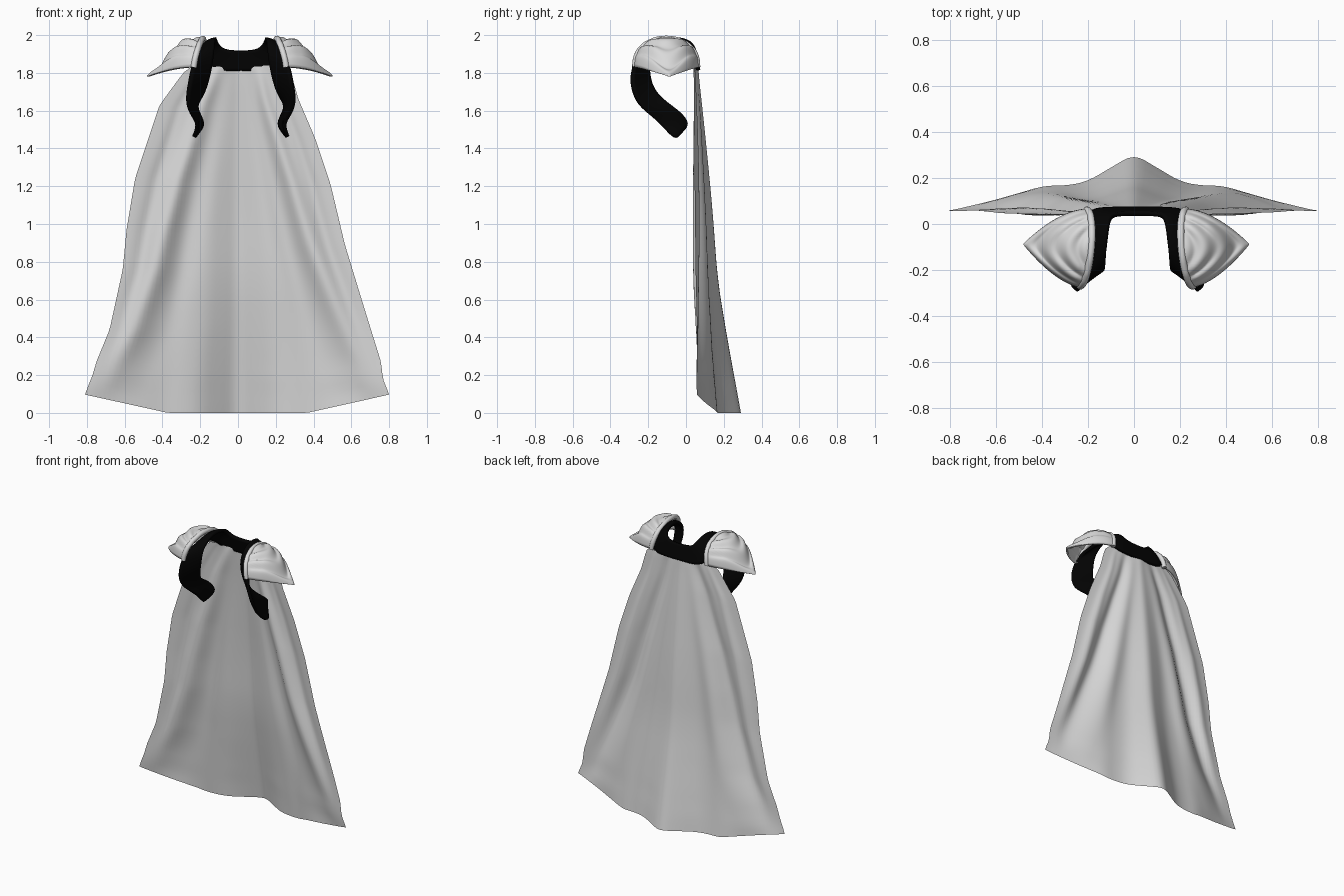
import bpy, bmesh, math
from mathutils import Vector

if "Cube" in bpy.data.objects:
    bpy.data.objects.remove(bpy.data.objects["Cube"])


def material(name, rgb):
    m = bpy.data.materials.new(name)
    m.use_nodes = True
    m.diffuse_color = (*rgb, 1)
    m.node_tree.nodes["Principled BSDF"].inputs["Base Color"].default_value = (*rgb, 1)
    return m


GREY = material("pale grey", (0.7, 0.7, 0.7))
BLACK = material("black", (0.001, 0.001, 0.001))


def table(points, x):
    """Linear interpolation through (x, value) pairs with rising x."""
    for (a, fa), (b, fb) in zip(points, points[1:]):
        if x <= b:
            return fa + (fb - fa) * max(0, x - a) / (b - a)
    return points[-1][1]


def soft(points, x, reach):
    """Table lookup averaged over a short reach, to round its corners."""
    return sum(table(points, abs(x + reach * k / 3)) for k in range(-3, 4)) / 7


def grid(name, rows, mat, flip=False):
    """Smooth sheet from rows of points."""
    bm = bmesh.new()
    vs = [[bm.verts.new(p) for p in row] for row in rows]
    for r0, r1 in zip(vs, vs[1:]):
        for i in range(len(r0) - 1):
            quad = [r0[i], r0[i + 1], r1[i + 1], r1[i]]
            f = bm.faces.new(quad[::-1] if flip else quad)
            f.smooth = True
    bmesh.ops.remove_doubles(bm, verts=bm.verts, dist=0.0001)
    me = bpy.data.meshes.new(name)
    bm.to_mesh(me)
    bm.free()
    me.materials.append(mat)
    ob = bpy.data.objects.new(name, me)
    bpy.context.collection.objects.link(ob)
    return ob


def thicken(ob, amount):
    mod = ob.modifiers.new("Thickness", "SOLIDIFY")
    mod.thickness, mod.offset = amount, 0


# Cape: outline and depth are read by height, slanting folds run down both sides
LEFT = [(0, .81), (.1, .81), (.2, .77), (.27, .75), (.44, .68), (.76, .61),
        (.97, .59), (1.24, .545), (1.63, .415), (1.8, .29), (1.87, .2)]
RIGHT = [(0, .80), (.1, .80), (.18, .767), (.27, .757), (.55, .67), (.89, .566),
         (1.21, .49), (1.45, .41), (1.66, .32), (1.8, .28), (1.87, .2)]
MIDDLE_Y = [(0, .295), (.43, .215), (.7, .17), (1.1, .14), (1.5, .1), (1.86, .06)]
EDGE_Y = [(0, .055), (.43, .058), (.7, .05), (1.2, .045), (1.86, .04)]
BULGE = [(0, 1.04), (.25, .54), (.35, .47), (.49, .46), (.75, .21), (1, 0)]
# Each fold: place at the top, drift outward, depth, width
FOLDS = [(.22, .45, .014, .1), (.4, .52, -.042, .1), (.72, .22, .012, .06)]


def cape_point(s, t):
    hem = max(0, abs(s) * .81 - .37) * .22
    z = 1.84 + (hem - 1.84) * t
    x = s * table(RIGHT if s > 0 else LEFT, z)
    front, back = soft(EDGE_Y, z, .12), soft(MIDDLE_Y, z, .12 * min(1, z * 4))
    y = front + (back - front) * soft(BULGE, s, .05)
    strength = math.sin(math.pi * t) ** .7 if 0 < t < 1 else 0
    for place, drift, depth, width in FOLDS:
        y += strength * depth * math.exp(-((abs(s) - place - drift * t) / width) ** 2)
    return (x, y, z)


grid("cape", [[cape_point(i / 32 - 1, j / 48) for i in range(65)] for j in range(49)], GREY)

# Collar and straps: one ribbon given by its inner edge, outer edge and the
# lift of its middle, mirrored
RIBBON = [((0, .045, 1.915), (0, .066, 1.815), 0),
          ((.1, .045, 1.92), (.15, .066, 1.81), 0),
          ((.122, .025, 1.965), (.215, .055, 1.845), .03),
          ((.13, -.05, 1.985), (.225, -.03, 1.9), .035),
          ((.137, -.14, 1.97), (.23, -.14, 1.9), .035),
          ((.147, -.2, 1.9), (.235, -.25, 1.89), .015),
          ((.16, -.2, 1.82), (.258, -.28, 1.83), 0),
          ((.178, -.19, 1.75), (.272, -.293, 1.75), 0),
          ((.2, -.16, 1.69), (.288, -.265, 1.65), 0),
          ((.235, -.1, 1.64), (.265, -.2, 1.585), 0),
          ((.235, -.03, 1.6), (.215, -.13, 1.525), 0),
          ((.19, .018, 1.53), (.262, -.055, 1.44), 0)]
CENTRE = .015
rows = []
for a, b, lift in RIBBON:
    a, b = Vector(a), Vector(b)
    rows.append([a, (a + b) / 2 + Vector((0, 0, lift)), b])
mirrored = [[Vector((-p.x, p.y, p.z)) for p in row] for row in rows[:0:-1]]
collar = grid("collar_and_straps", mirrored + rows, BLACK)
collar.location.x = CENTRE
sub = collar.modifiers.new("Smooth", "SUBSURF")
sub.levels = sub.render_levels = 2
thicken(collar, .02)

# Shoulder guards: arched plates tapering to a point, with nested raised ridges
CREST = [(0, 1.98), (.2, 1.982), (.45, 1.955), (.6, 1.905), (.72, 1.855), (.85, 1.81), (1, 1.78)]


def guard_point(u, v, side):
    arch = math.sin(v)
    rim = .225 - .035 * arch + .015 * math.cos(v)
    x = rim + (.485 - rim) * u
    y = -.105 + .017 * u - .165 * (1 - u ** 1.7) * math.cos(v)
    base = 1.83 - .05 * u ** 2
    z = base + (soft(CREST, u, .06) - base) * arch ** .8
    nested = (1 - u) * arch ** 1.5
    z += .009 * math.sin(nested * math.tau * 3.5) * min(1, u * 6) * min(1, arch * 2)
    return (side * x + .01, y, z)


for side, label in ((1, "left"), (-1, "right")):
    plate = grid(label + "_shoulder_guard",
                 [[guard_point(i / 48, math.pi * j / 48, side) for j in range(49)]
                  for i in range(49)], GREY, flip=side > 0)
    thicken(plate, .012)

    # Rolled rim along the inner arch
    curve = bpy.data.curves.new(label + "_guard_rim", "CURVE")
    curve.dimensions = "3D"
    curve.bevel_depth, curve.bevel_resolution = .016, 3
    curve.use_fill_caps = True
    spline = curve.splines.new("POLY")
    spline.points.add(32)
    for j, p in enumerate(spline.points):
        p.co = (*guard_point(.02, math.pi * j / 32, side), 1)
    spline.use_smooth = True
    curve.materials.append(GREY)
    bpy.context.collection.objects.link(bpy.data.objects.new(label + "_guard_rim", curve))
